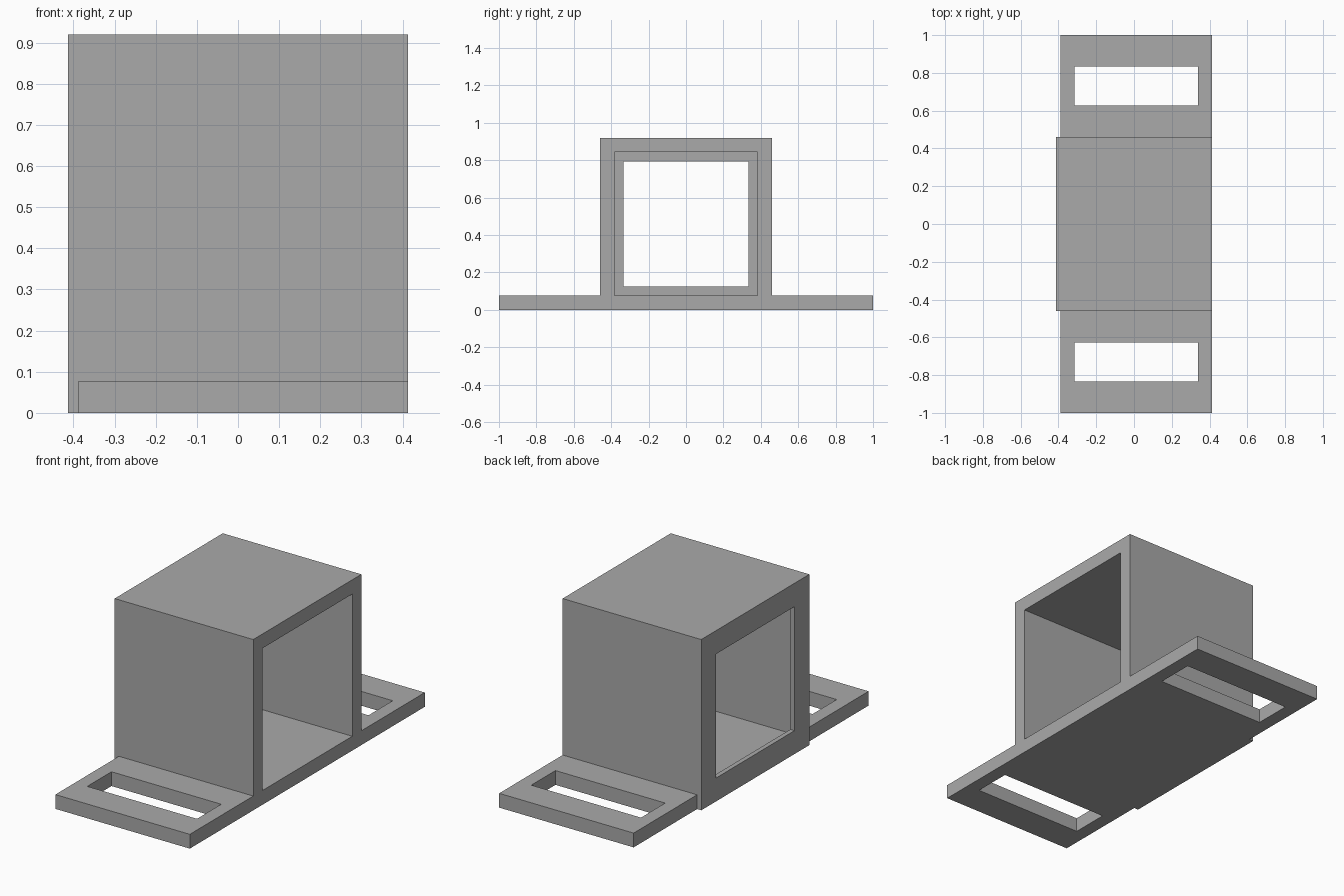
import bpy
import bmesh
from mathutils import Vector

default_cube = bpy.data.objects.get("Cube")
if default_cube:
    bpy.data.objects.remove(default_cube, do_unlink=True)

# Main dimensions
BACK, FRONT = -0.413, 0.413      # ends of the housing along x
LIP = -0.388                     # inner face of the retaining lip
WALL = 0.077
HEIGHT = 0.92
HALF = HEIGHT / 2

grey = bpy.data.materials.new("plain grey")
grey.use_nodes = True
colour = (0.4, 0.4, 0.4, 1)
grey.diffuse_color = colour
grey.node_tree.nodes["Principled BSDF"].inputs["Base Color"].default_value = colour


def box(name, low, high):
    """Axis-aligned box between two corners."""
    low, high = Vector(low), Vector(high)
    bm = bmesh.new()
    bmesh.ops.create_cube(bm, size=1)
    for v in bm.verts:
        v.co = (low + high) / 2 + v.co * (high - low)
    mesh = bpy.data.meshes.new(name)
    bm.to_mesh(mesh)
    bm.free()
    mesh.materials.append(grey)
    obj = bpy.data.objects.new(name, mesh)
    bpy.context.collection.objects.link(obj)
    return obj


def combine(target, tool, operation):
    """Apply a boolean and discard the tool."""
    mod = target.modifiers.new(operation.lower(), "BOOLEAN")
    mod.operation = operation
    mod.solver = "EXACT"
    mod.object = tool
    tool.hide_render = True
    bpy.context.view_layer.objects.active = target
    bpy.ops.object.modifier_apply(modifier=mod.name)
    bpy.data.objects.remove(tool, do_unlink=True)


# Square housing joined to the long mounting plate
bracket = box("mounting_bracket", (BACK, -HALF, 0), (FRONT, HALF, HEIGHT))
combine(bracket, box("base_plate", (LIP, -1, 0), (FRONT, 1, WALL)), "UNION")

# Cavity open at one end, with a smaller window through the lip at the other
inner = HALF - WALL
combine(bracket, box("cavity", (LIP, -inner, WALL), (FRONT + WALL, inner, HEIGHT - WALL)), "DIFFERENCE")
rim = 0.126
window = HALF - rim
combine(bracket, box("lip_window", (BACK - WALL, -window, rim), (0, window, HEIGHT - rim)), "DIFFERENCE")

# Strap slot in each flange
for side in (-1, 1):
    centre = 0.73 * side
    slot = box("strap_slot", (-0.315, centre - 0.103, -WALL), (0.339, centre + 0.103, WALL * 2))
    combine(bracket, slot, "DIFFERENCE")

# Merge coplanar facets left by the cuts
bm = bmesh.new()
bm.from_mesh(bracket.data)
bmesh.ops.remove_doubles(bm, verts=bm.verts, dist=0.0001)
bmesh.ops.dissolve_limit(bm, angle_limit=0.01, verts=bm.verts, edges=bm.edges)
bm.to_mesh(bracket.data)
bm.free()
